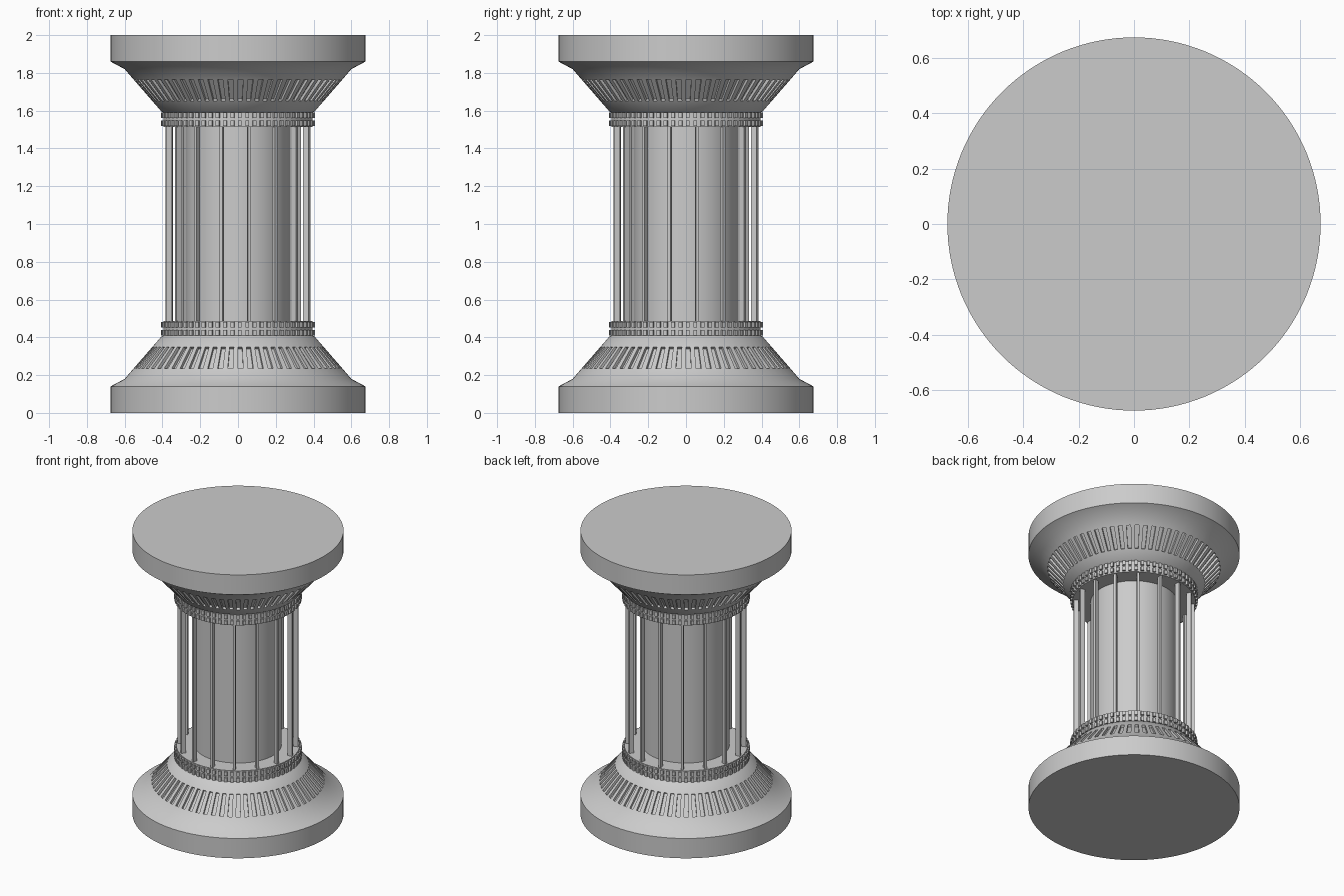
import bpy
import bmesh
from math import cos, sin, pi, radians
from mathutils import Matrix

SEGMENTS = 128
cube = bpy.data.objects.get("Cube")
if cube:
    bpy.data.objects.remove(cube, do_unlink=True)

stone = bpy.data.materials.new("grey stone")
stone.use_nodes = True
stone.diffuse_color = (0.6, 0.6, 0.6, 1)
stone.node_tree.nodes["Principled BSDF"].inputs["Base Color"].default_value = (0.6, 0.6, 0.6, 1)


def finish(bm, name):
    bmesh.ops.recalc_face_normals(bm, faces=bm.faces)
    mesh = bpy.data.meshes.new(name)
    bm.to_mesh(mesh)
    bm.free()
    mesh.materials.append(stone)
    obj = bpy.data.objects.new(name, mesh)
    bpy.context.collection.objects.link(obj)
    bpy.ops.object.select_all(action='DESELECT')
    obj.select_set(True)
    bpy.context.view_layer.objects.active = obj
    bpy.ops.object.shade_smooth_by_angle(angle=radians(25))
    return obj


def lathe(bm, profile):
    """Turn a profile into capped rings; return the face rows."""
    rings = []
    for r, z in profile:
        rings.append([bm.verts.new((r * cos(2 * pi * i / SEGMENTS),
                                    r * sin(2 * pi * i / SEGMENTS), z))
                      for i in range(SEGMENTS)])
    rows = []
    for low, high in zip(rings, rings[1:]):
        rows.append([bm.faces.new((low[i], low[(i + 1) % SEGMENTS],
                                   high[(i + 1) % SEGMENTS], high[i]))
                     for i in range(SEGMENTS)])
    bm.faces.new(rings[0][::-1])
    bm.faces.new(rings[-1])
    return rows


def push(bm, faces, distance):
    """Extrude each face on its own along its normal."""
    for face in bmesh.ops.extrude_discrete_faces(bm, faces=faces)["faces"]:
        face.normal_update()
        offset = face.normal * distance
        for v in face.verts:
            v.co += offset


# Flared end: drum, sloping cone with slots, toothed collar
END_PROFILE = [(0.675, 0), (0.675, 0.14), (0.60, 0.18), (0.553, 0.235),
               (0.453, 0.35), (0.405, 0.405), (0.395, 0.41), (0.395, 0.44),
               (0.395, 0.452), (0.395, 0.48), (0.395, 0.487)]
SLOT_ROW, LOWER_TEETH, UPPER_TEETH = 3, 6, 8


def flared_end(name, flip):
    bm = bmesh.new()
    rows = lathe(bm, END_PROFILE)
    bm.normal_update()
    push(bm, rows[SLOT_ROW][::2], -0.016)
    push(bm, rows[LOWER_TEETH][::2], 0.013)
    push(bm, rows[UPPER_TEETH][::2], 0.013)
    if flip:
        bmesh.ops.transform(bm, verts=bm.verts,
                            matrix=Matrix.Translation((0, 0, 2)) @ Matrix.Scale(-1, 4, (0, 0, 1)))
    finish(bm, name)


flared_end("base", False)
flared_end("capital", True)

# Central shaft
bm = bmesh.new()
lathe(bm, [(0.278, 0.48), (0.278, 1.52)])
finish(bm, "shaft")

# Ring of thin upright bars around the shaft
bm = bmesh.new()
for k in range(16):
    turn = Matrix.Rotation(radians(9 + 22.5 * k), 4, 'Z')
    size = Matrix.Diagonal((0.031, 0.016, 1.04, 1))
    bmesh.ops.create_cube(bm, size=1, matrix=turn @ Matrix.Translation((0.371, 0, 1)) @ size)
finish(bm, "upright_bars")
